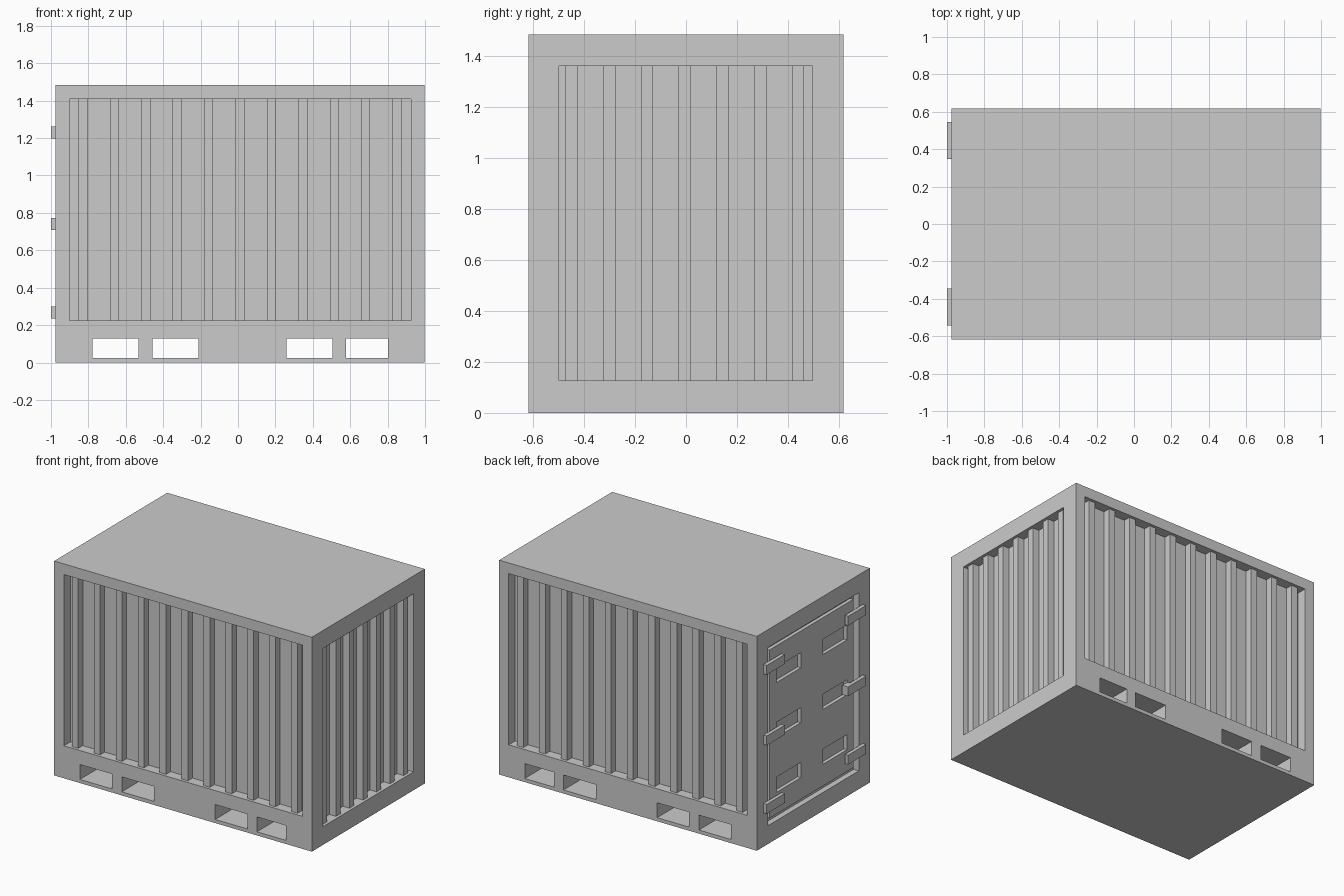
import bpy, bmesh
from mathutils import Matrix, Vector

if "Cube" in bpy.data.objects:
    bpy.data.objects.remove(bpy.data.objects["Cube"])

X0, X1, Y, H = -0.975, 0.998, 0.618, 1.484
DEPTH, RIB_GAP = 0.07, 0.02     # wall recess depth, rib set-back from the frame


def boxes(name, spans):
    """One object made of boxes given as (x0, x1, y0, y1, z0, z1)."""
    bm = bmesh.new()
    for x0, x1, y0, y1, z0, z1 in spans:
        size = Vector((x1 - x0, y1 - y0, z1 - z0))
        mid = Vector((x1 + x0, y1 + y0, z1 + z0)) / 2
        bmesh.ops.create_cube(bm, size=1, matrix=Matrix.Translation(mid) @ Matrix.Diagonal(size).to_4x4())
    me = bpy.data.meshes.new(name)
    bm.to_mesh(me)
    bm.free()
    ob = bpy.data.objects.new(name, me)
    bpy.context.collection.objects.link(ob)
    return ob


def cut(target, spans):
    """Subtract boxes from the target and discard the cutter."""
    cutter = boxes("cutter", spans)
    cutter.hide_render = True
    mod = target.modifiers.new("cut", 'BOOLEAN')
    mod.operation, mod.solver, mod.object = 'DIFFERENCE', 'EXACT', cutter
    bpy.context.view_layer.objects.active = target
    bpy.ops.object.modifier_apply(modifier=mod.name)
    bpy.data.objects.remove(cutter)


# Container body with wall recesses, door opening and fork pockets
body = boxes("container_body", [(X0, X1, -Y, Y, 0, H)])
pockets = [(-0.778, -0.532), (-0.457, -0.212), (0.258, 0.505), (0.578, 0.802)]
cut(body, [
    (-0.90, 0.925, -Y - 0.1, -Y + DEPTH, 0.225, 1.41),
    (-0.90, 0.925, Y - DEPTH, Y + 0.1, 0.225, 1.41),
    (X1 - DEPTH, X1 + 0.1, -0.497, 0.495, 0.127, 1.36),
    (X0 - 0.1, X0 + 0.04, -0.497, 0.497, 0.127, 1.36),
] + [(a, b, -Y - 0.1, Y + 0.1, 0.025, 0.128) for a, b in pockets])

# Corrugated wall ribs, long sides
for side, name in ((-1, "front_wall_ribs"), (1, "back_wall_ribs")):
    ya, yb = sorted((side * (Y - RIB_GAP), side * (Y - DEPTH - 0.01)))
    boxes(name, [(-0.853 + 0.168 * i, -0.805 + 0.168 * i, ya, yb, 0.225, 1.41)
                 for i in range(11) if -0.805 + 0.168 * i < 0.925])

# Corrugated wall ribs, right end
boxes("end_wall_ribs", [(X1 - DEPTH - 0.01, X1 - RIB_GAP, -0.473 + 0.148 * i, -0.425 + 0.148 * i, 0.127, 1.36)
                        for i in range(7)])

# Door panel with six slots
door = boxes("door_panel", [(X0 + 0.015, X0 + 0.05, -0.46, 0.46, 0.16, 1.325)])
cut(door, [(X0 - 0.1, X0 + 0.04, a, b, z, z + 0.105)
           for z in (0.31, 0.69, 1.07) for a, b in ((0.115, 0.38), (-0.39, -0.125))])

# Door hinges, and a deeper latch in the middle of one side
bars = (0.235, 0.708, 1.197)
boxes("hinges", [(-1.0, X0, 0.348, 0.545, z, z + 0.065) for z in bars])
boxes("clasps", [(-1.0, X0, -0.542, -0.345, z, z + 0.065) for z in (bars[0], bars[2])])
boxes("latch", [(-1.0, X0, -0.542, -0.345, bars[1], bars[1] + 0.065),
                (X0, X0 + 0.02, -0.40, -0.345, bars[1], bars[1] + 0.065)])
